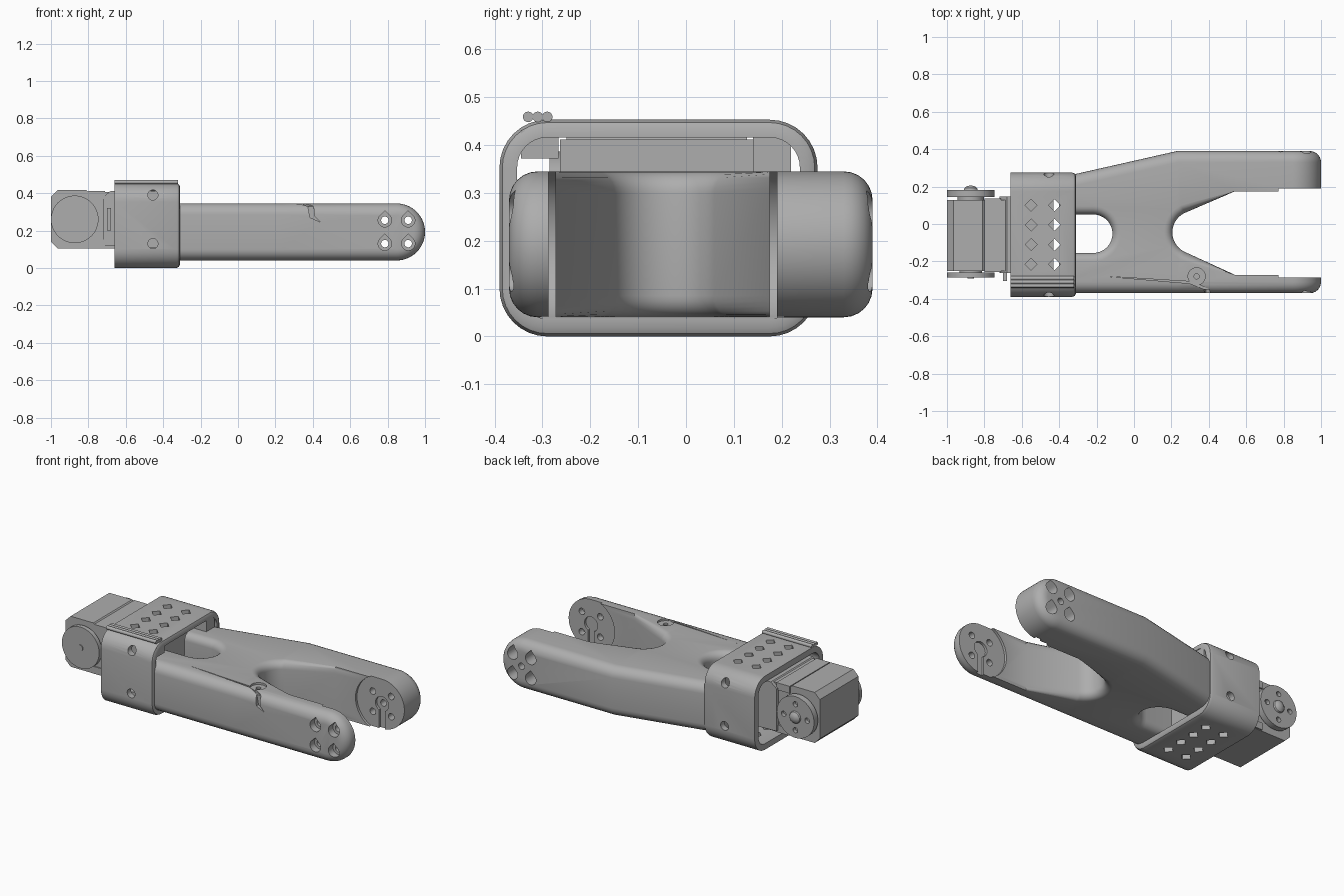
import bpy, bmesh
from math import sin, cos, pi, radians, sqrt
from mathutils import Vector

if "Cube" in bpy.data.objects:
    bpy.data.objects.remove(bpy.data.objects["Cube"])

GREY = (0.42, 0.42, 0.42, 1)
grey = bpy.data.materials.new("matte grey")
grey.use_nodes = True
grey.diffuse_color = GREY
grey.node_tree.nodes["Principled BSDF"].inputs["Base Color"].default_value = GREY


# ---- helpers ----
def finish(name, bm):
    bmesh.ops.recalc_face_normals(bm, faces=bm.faces)
    mesh = bpy.data.meshes.new(name)
    bm.to_mesh(mesh)
    bm.free()
    mesh.materials.append(grey)
    obj = bpy.data.objects.new(name, mesh)
    bpy.context.collection.objects.link(obj)
    return obj


def loft_mesh(rings, closed=False):
    bm = bmesh.new()
    loops = [[bm.verts.new(p) for p in ring] for ring in rings]
    pairs = list(zip(loops, loops[1:]))
    if closed:
        pairs.append((loops[-1], loops[0]))
    else:
        bm.faces.new(loops[0])
        bm.faces.new(loops[-1])
    n = len(loops[0])
    for a, b in pairs:
        for i in range(n):
            j = (i + 1) % n
            bm.faces.new((a[i], a[j], b[j], b[i]))
    bmesh.ops.recalc_face_normals(bm, faces=bm.faces)
    return bm


def place(axis, u, v, w):
    return {"x": (w, u, v), "y": (u, w, v), "z": (u, v, w)}[axis]


def prism(name, pts, axis, lo, hi):
    rings = [[place(axis, u, v, w) for u, v in pts] for w in (lo, hi)]
    return finish(name, loft_mesh(rings))


def arc(cx, cy, r, start, end, steps):
    angles = [radians(start + (end - start) * i / steps) for i in range(steps + 1)]
    return [(cx + r * cos(a), cy + r * sin(a)) for a in angles]


def disc(name, cx, cy, r, axis, lo, hi, steps=32):
    return prism(name, arc(cx, cy, r, 0, 360, steps)[:-1], axis, lo, hi)


def box(name, x, y, z):
    pts = [(x[0], y[0]), (x[1], y[0]), (x[1], y[1]), (x[0], y[1])]
    return prism(name, pts, "z", *z)


def teardrop(cx, cz, r, lo, hi):
    pts = arc(cx, cz, r, -225, 45, 18) + [(cx, cz + 1.41 * r)]
    return prism("cutter", pts, "y", lo, hi)


def cut(obj, cutters):
    for c in cutters:
        mod = obj.modifiers.new("cut", "BOOLEAN")
        mod.operation, mod.solver, mod.object = "DIFFERENCE", "EXACT", c
        c.hide_render = True
    graph = bpy.context.evaluated_depsgraph_get()
    mesh = bpy.data.meshes.new_from_object(obj.evaluated_get(graph))
    obj.modifiers.clear()
    obj.data = mesh
    for c in cutters:
        bpy.data.objects.remove(c)


def round_rect(y0, y1, z0, z1, r):
    pts = []
    for cy, cz, a in ((y1 - r, z0 + r, -90), (y1 - r, z1 - r, 0),
                      (y0 + r, z1 - r, 90), (y0 + r, z0 + r, 180)):
        pts += arc(cy, cz, r, a, a + 90, 8)
    return pts


# ---- forked arm: side profile with a round end, widening at the back ----
BOT, TOP, FRONT, BACK = 0.04, 0.345, -0.37, 0.39
MID, TIP = (BOT + TOP) / 2, 0.8475


def back_y(x):
    return BACK - max(0, 0.23 - x) * 0.226


profile = [(-0.4, BOT), (0.23, BOT)] + arc(TIP, MID, (TOP - BOT) / 2, -90, 90, 28)
profile += [(0.23, TOP), (-0.4, TOP)]
bm = loft_mesh([[(x, FRONT, z) for x, z in profile], [(x, back_y(x), z) for x, z in profile]])
bend = [v for v in bm.verts if abs(v.co.x - 0.23) < 1e-4 and v.co.y > 0]
bmesh.ops.connect_verts(bm, verts=bend)
rim = [e for e in bm.edges
       if all(v.co.y < -0.3 for v in e.verts) or all(v.co.y > 0.1 for v in e.verts)]
rim = [e for e in rim if e.verts[0].co.x + e.verts[1].co.x > -0.79
       and not (set(e.verts) == set(bend))]
bmesh.ops.bevel(bm, geom=rim, offset=0.06, segments=6, profile=0.5, affect="EDGES")
arm = finish("forked_arm", bm)


def flared(points, r=0.045):
    """Opening cutter whose rim flares along each point's normal."""
    steps = [(r * (1 - sin(t * pi / 12)), r * (1 - cos(t * pi / 12))) for t in range(7)]
    low = [(BOT - 0.03, r)] + [(BOT + h, o) for o, h in steps]
    levels = low + [(BOT + TOP - z, o) for z, o in reversed(low)]
    rings = [[(x + nx * o, y + ny * o, z) for x, y, nx, ny in points] for z, o in levels]
    return finish("cutter", loft_mesh(rings))


def radial(cx, cy, r, start, end):
    return [(x, y, (x - cx) / r, (y - cy) / r) for x, y in arc(cx, cy, r, start, end, 18)]


fork = [(1.1, -0.272, 0, 0), (0.54, -0.272, 0, 0)] + radial(0.32, -0.045, 0.115, 245, 115)
fork += [(0.54, 0.175, 0, 0), (1.1, 0.175, 0, 0)]
slot = [(-0.5, -0.155, 0, -1)] + radial(-0.218, -0.052, 0.103, -90, 90) + [(-0.5, 0.051, 0, 1)]
cutters = [flared(fork), flared(slot)]

# horn seats with a keyhole on the inner faces of both prongs
for a, b, deep in ((-0.287, -0.25, -0.302), (0.15, 0.19, 0.205)):
    cutters.append(disc("cutter", TIP, MID, 0.17, "y", a, b, 48))
    cutters.append(disc("cutter", TIP, MID, 0.045, "y", *sorted((deep, (a + b) / 2))))
    cutters.append(box("cutter", (TIP - 0.02, TIP + 0.02), sorted((deep, (a + b) / 2)),
                       (BOT - 0.02, MID)))
# screw holes with teardrop counterbores
for dx in (-0.0625, 0.0625):
    for dz in (-0.0625, 0.0625):
        x, z = TIP + dx, MID + dz
        cutters += [disc("cutter", x, z, 0.02, "y", -0.5, 0.5, 16),
                    teardrop(x, z, 0.036, -0.5, -0.325),
                    teardrop(x, z, 0.036, 0.26, 0.5)]
cutters.append(disc("cutter", TIP, MID, 0.02, "y", 0.1, 0.5, 16))
# top screw seat and cable notch on the front edge
cutters.append(disc("cutter", 0.335, -0.28, 0.046, "z", TOP - 0.012, 0.5))
cutters.append(disc("cutter", 0.335, -0.28, 0.014, "z", TOP - 0.05, 0.5, 16))
notch = [(0.36, 0.4), (0.385, 0.27), (0.44, 0.245), (0.41, 0.275), (0.395, 0.4)]
cutters.append(prism("cutter", notch, "y", -0.5, -0.35))
groove = [(-0.15, -0.28), (0.3, -0.318), (0.42, -0.37), (0.43, -0.36), (0.31, -0.308)]
cutters.append(prism("cutter", groove, "z", TOP - 0.015, 0.5))
cut(arm, cutters)

# ---- bracket: rounded sleeve with a softened outer edge ----
X0, X1, WALL = -0.66, -0.31, 0.037
sections = [(X0, 0), (X1 - 0.02, 0), (X1 - 0.006, 0.006), (X1, 0.018), (X1, WALL), (X0, WALL)]
rings = [[(x, y, z) for y, z in round_rect(-0.39 + o, 0.275 - o, o, 0.453 - o, 0.1 - o)]
         for x, o in sections]
bracket = finish("bracket_sleeve", loft_mesh(rings, closed=True))
cutters = []
for x in (-0.55, -0.425):
    for i in range(4):
        cutters.append(disc("cutter", x, 0.1 - 0.105 * i, 0.032, "z", -0.1, 0.6, 4))
for z in (0.39, 0.13):
    cutters.append(disc("cutter", -0.455, z, 0.027, "y", -0.5, -0.3, 20))
    cutters.append(disc("cutter", -0.455, z, 0.027, "y", 0.2, 0.5, 20))
cut(bracket, cutters)

box("bracket_back_block", (-0.4, X1 - 0.004), (0.14, 0.22), (0.345, 0.43))
box("bracket_front_block", (-0.4, X1 - 0.004), (-0.345, -0.267), (0.372, 0.43))
for i in range(3):
    disc("grip_ridge_%d" % (i + 1), -0.33 + 0.02 * i, 0.459, 0.011, "x", X0, X1 - 0.012, 16)

# ---- servo motor ----
case = [(-1, 0.14), (-0.965, 0.105), (-0.43, 0.105), (-0.43, 0.407), (-0.8, 0.407),
        (-0.81, 0.416), (-0.965, 0.416), (-1, 0.381)]
prism("motor_case", case, "y", -0.25, 0.127)
flange = [(-0.72, 0.12), (-0.43, 0.108), (-0.43, 0.412), (-0.68, 0.412), (-0.72, 0.38)]
motor_flange = prism("motor_flange", flange, "y", -0.263, 0.147)
cut(motor_flange, [disc("cutter", -0.69, 0.16 + 0.033 * i, 0.011, "y", -0.3, -0.255, 12)
                   for i in range(7) if i != 3])
for z in (0.13, 0.39):
    box("case_ear", (-0.8, -0.71), (-0.256, 0.135), (z - 0.022, z + 0.022))
box("cable_plug", (-0.7, -0.68), (-0.305, -0.26), (0.2, 0.32))

# ---- horn discs on both sides of the motor ----
HX, HZ = -0.873, 0.26
disc("front_hub", HX, HZ, 0.06, "y", -0.265, -0.24)
disc("front_horn", HX, HZ, 0.127, "y", -0.285, -0.258, 48)
disc("front_horn_boss", HX, HZ, 0.018, "y", -0.291, -0.28, 16)
disc("back_hub", HX, HZ, 0.07, "y", 0.12, 0.15)
horn = disc("back_horn", HX, HZ, 0.127, "y", 0.145, 0.183, 48)
cut(horn, [disc("cutter", HX + 0.08 * cos(a * pi / 2), HZ + 0.08 * sin(a * pi / 2),
                0.016, "y", 0.16, 0.3, 16) for a in range(4)])
dome = [[(HX + r * cos(a * pi / 12), y, HZ + r * sin(a * pi / 12)) for a in range(24)]
        for y, r in ((0.18, 0.038), (0.192, 0.034), (0.201, 0.022), (0.205, 0.008))]
finish("back_horn_screw", loft_mesh(dome))

# ---- smooth shading with sharp edges kept ----
bpy.ops.object.select_all(action="DESELECT")
for obj in bpy.context.collection.objects:
    if obj.type == "MESH":
        obj.select_set(True)
        bpy.context.view_layer.objects.active = obj
bpy.ops.object.shade_smooth_by_angle(angle=radians(30))
